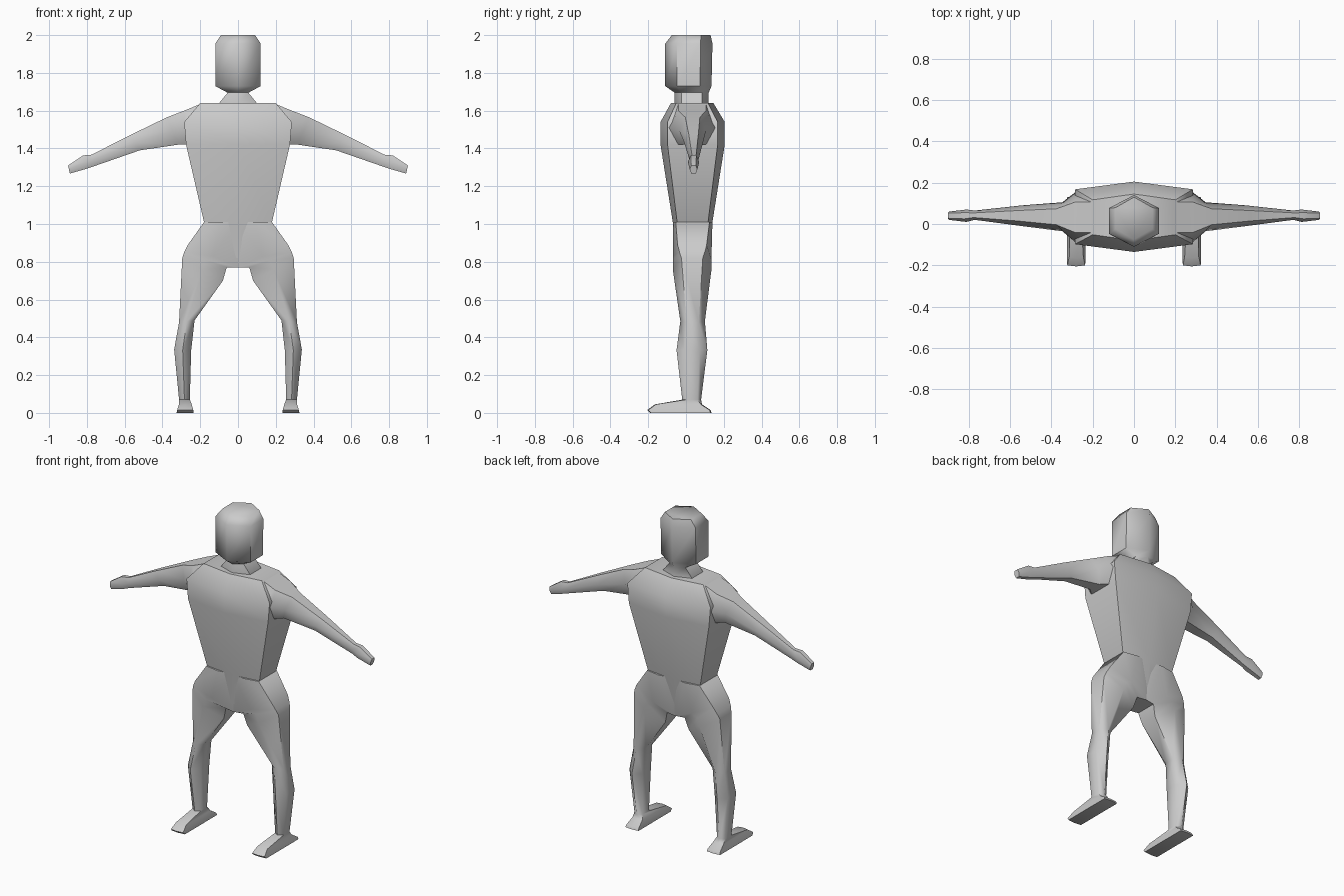
import bpy, bmesh, math


def hex_ring(a, b, y0, y1, k):
    """Six-sided section: two corners at xz-point a, two at b, and a front and back mid point."""
    c, h = (y0 + y1) / 2, (y1 - y0) / 2
    mx, mz = (a[0] + b[0]) / 2, (a[1] + b[1]) / 2
    return [(a[0], c - k * h, a[1]), (a[0], c + k * h, a[1]), (mx, y1, mz),
            (b[0], c + k * h, b[1]), (b[0], c - k * h, b[1]), (mx, y0, mz)]


def loft(name, sections, mirror=False):
    """Skin the sections in order, cap both ends and shade smooth."""
    bm = bmesh.new()
    rings = [[bm.verts.new(p) for p in hex_ring(*s)] for s in sections]
    for r, s in zip(rings, rings[1:]):
        for i in range(6):
            j = (i + 1) % 6
            bm.faces.new((r[i], r[j], s[j], s[i]))
    bm.faces.new(rings[0])
    bm.faces.new(rings[-1])
    bmesh.ops.recalc_face_normals(bm, faces=bm.faces)
    me = bpy.data.meshes.new(name)
    bm.to_mesh(me)
    bm.free()
    ob = bpy.data.objects.new(name, me)
    bpy.context.collection.objects.link(ob)
    bpy.ops.object.select_all(action='DESELECT')
    ob.select_set(True)
    bpy.context.view_layer.objects.active = ob
    bpy.ops.object.shade_smooth_by_angle(angle=math.radians(58))
    if mirror:
        mod = ob.modifiers.new("mirror", 'MIRROR')
        mod.use_mirror_merge = False
    return ob


def level(z, w, y0, y1, k):
    """Horizontal section centred on x = 0."""
    return ((w, z), (-w, z), y0, y1, k)


# Head and neck
loft("head", [
    level(1.60, 0.10, -0.06, 0.12, 0.6),
    level(1.64, 0.10, -0.06, 0.12, 0.6),
    level(1.695, 0.055, -0.06, 0.12, 0.6),
    level(1.73, 0.12, -0.11, 0.135, 0.5),
    level(1.955, 0.12, -0.11, 0.14, 0.5),
    level(2.00, 0.09, -0.075, 0.13, 0.5),
])

# Torso, running down inside the hips
loft("torso", [
    level(1.64, 0.20, -0.08, 0.145, 0.75),
    level(1.54, 0.285, -0.135, 0.205, 0.78),
    level(1.42, 0.275, -0.135, 0.205, 0.78),
    level(1.01, 0.18, -0.07, 0.14, 0.78),
    level(0.82, 0.06, -0.05, 0.11, 0.78),
])

# Arms: top point, bottom point, depth
loft("arm", [
    ((0.20, 1.635), (0.24, 1.43), -0.09, 0.155, 0.6),
    ((0.285, 1.60), (0.28, 1.42), -0.09, 0.155, 0.6),
    ((0.376, 1.565), (0.317, 1.42), -0.035, 0.105, 0.55),
    ((0.566, 1.473), (0.52, 1.39), -0.01, 0.09, 0.5),
    ((0.775, 1.367), (0.765, 1.305), 0.02, 0.065, 0.5),
    ((0.82, 1.363), (0.80, 1.293), 0.01, 0.07, 0.5),
    ((0.90, 1.31), (0.89, 1.267), 0.02, 0.06, 0.6),
], mirror=True)

# Hips, legs and feet: outer point, inner point, depth
loft("leg", [
    ((0.18, 1.01), (0.0, 1.01), -0.07, 0.14, 0.85),
    ((0.265, 0.89), (0.0, 0.77), -0.07, 0.135, 0.75),
    ((0.285, 0.85), (0.06, 0.77), -0.07, 0.135, 0.65),
    ((0.295, 0.82), (0.08, 0.70), -0.07, 0.135, 0.55),
    ((0.312, 0.48), (0.23, 0.49), -0.03, 0.10, 0.5),
    ((0.338, 0.335), (0.248, 0.33), -0.05, 0.113, 0.5),
    ((0.312, 0.07), (0.255, 0.07), -0.02, 0.08, 0.6),
    ((0.313, 0.045), (0.245, 0.045), -0.165, 0.085, 0.95),
    ((0.322, 0.015), (0.237, 0.015), -0.205, 0.13, 0.97),
    ((0.325, 0.0), (0.235, 0.0), -0.19, 0.135, 0.97),
], mirror=True)
